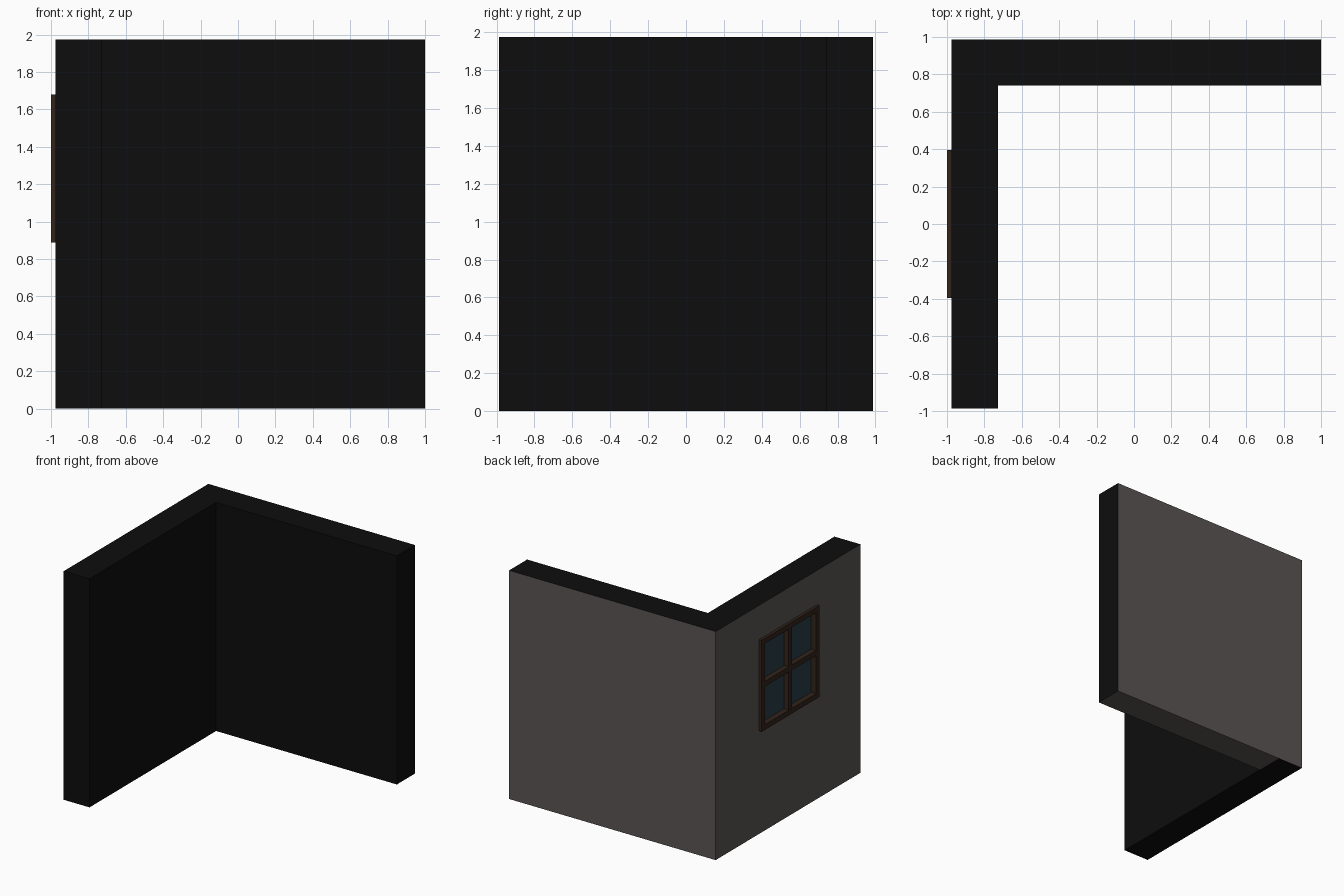
import bpy, bmesh
from mathutils import Vector

if "Cube" in bpy.data.objects:
    bpy.data.objects.remove(bpy.data.objects["Cube"])


def material(name, rgb):
    m = bpy.data.materials.new(name)
    m.diffuse_color = (*rgb, 1)
    m.use_nodes = True
    m.node_tree.nodes["Principled BSDF"].inputs["Base Color"].default_value = m.diffuse_color
    return m


PLASTER = material("plaster", (0.105, 0.092, 0.088))
DARK = material("dark_cut", (0.004, 0.004, 0.004))
WOOD = material("wood", (0.032, 0.017, 0.011))
GLASS = material("glass", (0.022, 0.047, 0.065))


def new_object(name, bm, *mats):
    bmesh.ops.recalc_face_normals(bm, faces=bm.faces)
    me = bpy.data.meshes.new(name)
    bm.to_mesh(me)
    bm.free()
    for m in mats:
        me.materials.append(m)
    ob = bpy.data.objects.new(name, me)
    bpy.context.collection.objects.link(ob)
    return ob


def add_box(bm, lo, hi):
    lo, hi = Vector(lo), Vector(hi)
    for v in bmesh.ops.create_cube(bm, size=1)["verts"]:
        v.co = (lo + hi) / 2 + v.co * (hi - lo)


# L-shaped corner wall: plastered outside, dark inside and on the cut ends
X0, X1, XO, Y, YI, H = -0.975, -0.728, 1.0, 0.9875, 0.741, 1.975
plan = [(X0, -Y), (X1, -Y), (X1, YI), (XO, YI), (XO, Y), (X1, Y), (X0, Y)]
bm = bmesh.new()
low = [bm.verts.new((x, y, 0)) for x, y in plan]
top = [bm.verts.new((x, y, H)) for x, y in plan]
LEFT, BACK = (0, 1, 2, 5, 6), (2, 3, 4, 5)
for ring in (low, top):
    for part in (LEFT, BACK):
        f = bm.faces.new([ring[i] for i in part])
        f.material_index = 0 if ring is low and part is BACK else 1
for i in range(7):
    j = (i + 1) % 7
    f = bm.faces.new((low[i], low[j], top[j], top[i]))
    f.material_index = 0 if i >= 4 else 1
wall = new_object("corner_wall", bm, PLASTER, DARK)

# Shallow window niche cut into the outer face of the left wall
R, ZC, BAR = 0.395, 1.284, 0.045
bm = bmesh.new()
add_box(bm, (-1.1, 0.03 - R, ZC - R + 0.03), (-0.935, R - 0.03, ZC + R - 0.03))
cutter = new_object("niche_cutter", bm, DARK)
cutter.hide_render = True
cutter.display_type = 'WIRE'
mod = wall.modifiers.new("niche", 'BOOLEAN')
mod.operation = 'DIFFERENCE'
mod.solver = 'EXACT'
mod.object = cutter

# Window frame: square ring with depth
bm = bmesh.new()
rings = []
for x in (-1.0, -0.945):
    for r in (R, R - BAR):
        rings.append([bm.verts.new((x, r * a, ZC + r * b))
                      for a, b in ((-1, -1), (1, -1), (1, 1), (-1, 1))])
for a, b in ((0, 1), (1, 3), (3, 2), (2, 0)):
    for i in range(4):
        j = (i + 1) % 4
        bm.faces.new((rings[a][i], rings[a][j], rings[b][j], rings[b][i]))
new_object("window_frame", bm, WOOD)

# Crossing glazing bars
h, inner = BAR / 2, R - BAR
bm = bmesh.new()
add_box(bm, (-0.997, -h, ZC - inner), (-0.945, h, ZC + inner))
add_box(bm, (-0.997, -inner, ZC - h), (-0.945, inner, ZC + h))
new_object("glazing_bars", bm, WOOD)

# Glass pane behind the bars
bm = bmesh.new()
add_box(bm, (-0.952, -inner, ZC - inner), (-0.94, inner, ZC + inner))
new_object("window_glass", bm, GLASS)
